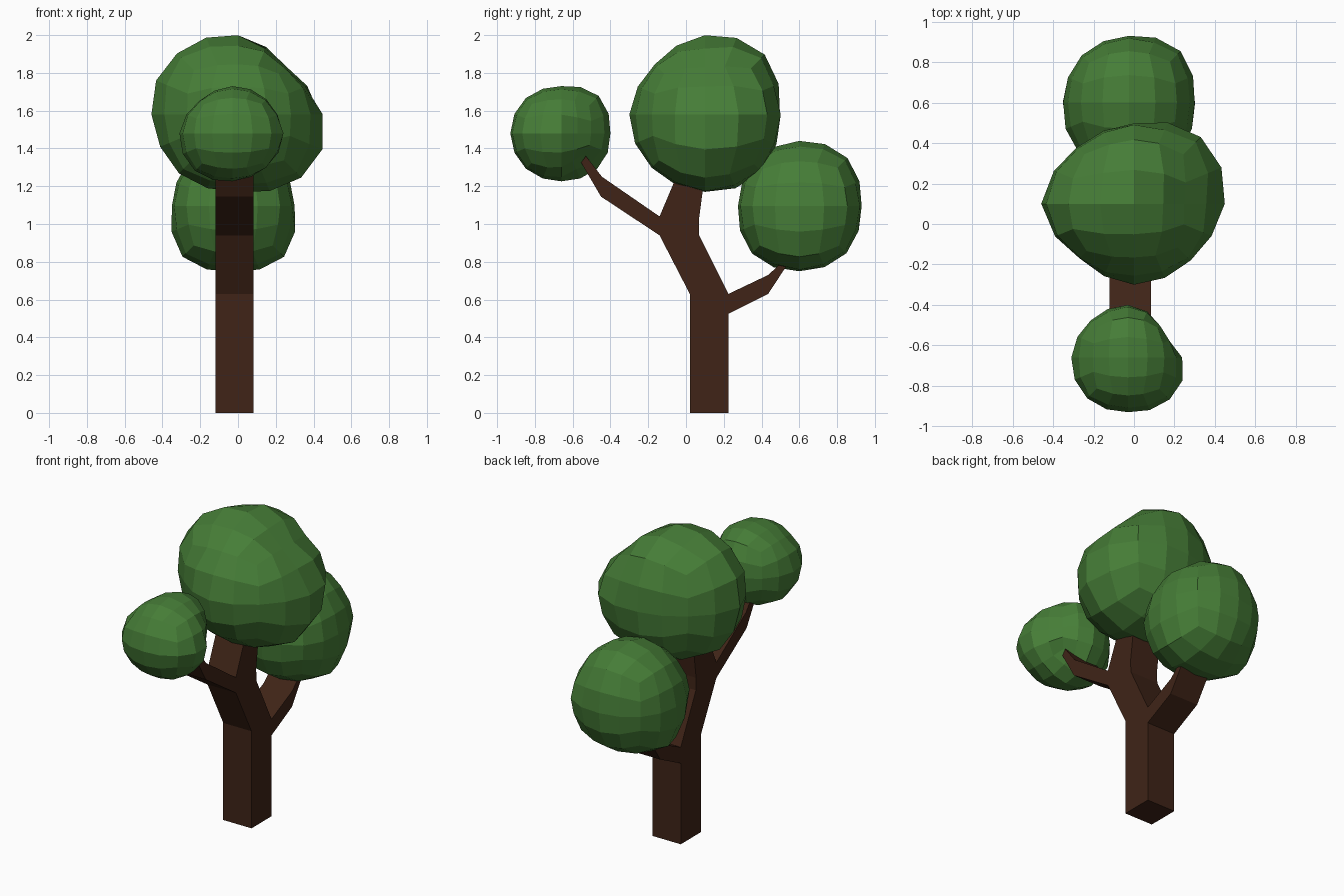
import bpy, bmesh, math
from mathutils import Vector

if "Cube" in bpy.data.objects:
    bpy.data.objects.remove(bpy.data.objects["Cube"])


def material(name, rgb):
    m = bpy.data.materials.new(name)
    m.diffuse_color = (*rgb, 1)
    m.use_nodes = True
    m.node_tree.nodes["Principled BSDF"].inputs["Base Color"].default_value = m.diffuse_color
    return m


def add_object(name, bm, mat):
    bmesh.ops.recalc_face_normals(bm, faces=bm.faces)
    mesh = bpy.data.meshes.new(name)
    bm.to_mesh(mesh)
    bm.free()
    mesh.materials.append(mat)
    ob = bpy.data.objects.new(name, mesh)
    bpy.context.collection.objects.link(ob)
    return ob


def outline_radius(radii, u, v):
    """Radius of an outline given at 45 degree steps, smoothly interpolated."""
    a = (math.atan2(v, u) / (math.pi / 4)) % 8
    i, t = int(a) % 8, a % 1
    p0, p1, p2, p3 = (radii[(i + k) % 8] for k in (-1, 0, 1, 2))
    return p1 + 0.5 * t * (p2 - p0 + t * (2 * p0 - 5 * p1 + 4 * p2 - p3
                                         + t * (3 * (p1 - p2) + p3 - p0)))


def blend_weight(u, v):
    return (u * v) ** 2 + 1e-5 * (u * u + v * v)


def foliage(name, centre, front, right, top, mat, dents=()):
    """Faceted quad ball blended from three outlines, plus local bumps and dents."""
    bm = bmesh.new()
    bmesh.ops.create_cube(bm, size=2)
    bmesh.ops.subdivide_edges(bm, edges=bm.edges[:], cuts=3, use_grid_fill=True)
    for vert in bm.verts:
        d = Vector([math.tan(c * math.pi / 4) for c in vert.co]).normalized()
        x, y, z = d
        wf, wr, wt = blend_weight(x, z), blend_weight(y, z), blend_weight(x, y)
        r = (wf * outline_radius(front, x, z) + wr * outline_radius(right, y, z)
             + wt * outline_radius(top, x, y)) / (wf + wr + wt)
        for direction, amount in dents:
            r += amount * math.exp(-(d.angle(Vector(direction)) / 0.4) ** 2)
        vert.co = Vector(centre) + d * r
    return add_object(name, bm, mat)


bark = material("bark", (0.050, 0.0175, 0.0085))
leaf = material("leaf", (0.061, 0.205, 0.038))

# Trunk with two side branches: one (y, z) profile extruded across x
profile = [(0.02, 0), (0.225, 0), (0.225, 0.525), (0.435, 0.63), (0.54, 0.79),
           (0.50, 0.79), (0.435, 0.73), (0.225, 0.63), (0.07, 0.94),
           (0.068, 1.02), (0.105, 1.30), (-0.03, 1.30), (-0.14, 1.04),
           (-0.445, 1.25), (-0.53, 1.36), (-0.555, 1.325), (-0.45, 1.145),
           (-0.14, 0.94), (0.02, 0.63)]
bm = bmesh.new()
face = bm.faces.new([bm.verts.new((-0.12, y, z)) for y, z in profile])
ext = bmesh.ops.extrude_face_region(bm, geom=[face], use_keep_orig=True)
bmesh.ops.translate(bm, vec=(0.203, 0, 0),
                    verts=[g for g in ext["geom"] if isinstance(g, bmesh.types.BMVert)])
bmesh.ops.triangulate(bm, faces=[f for f in bm.faces if len(f.verts) > 4])
add_object("trunk", bm, bark)

# Crown and the two smaller leaf clumps on the branches
foliage("crown_foliage", (0, 0.1, 1.58),
        (0.433, 0.35, 0.42, 0.455, 0.445, 0.443, 0.41, 0.467),
        (0.395, 0.452, 0.42, 0.375, 0.40, 0.40, 0.41, 0.43),
        (0.433, 0.465, 0.40, 0.396, 0.445, 0.384, 0.40, 0.396), leaf,
        [((-1, -0.05, 0.25), 0.02), ((1, 0.15, -0.3), 0.03),
         ((-0.6, -0.6, -0.5), -0.02), ((-0.4, 0.5, 0.75), -0.015)])
foliage("back_foliage", (-0.025, 0.6, 1.095),
        (0.325, 0.335, 0.345, 0.335, 0.325, 0.38, 0.345, 0.38),
        (0.33, 0.36, 0.345, 0.335, 0.325, 0.355, 0.345, 0.353),
        (0.325, 0.36, 0.33, 0.33, 0.325, 0.35, 0.325, 0.35), leaf)
foliage("front_foliage", (-0.03, -0.66, 1.48),
        (0.26, 0.255, 0.25, 0.245, 0.28, 0.28, 0.255, 0.265),
        (0.26, 0.28, 0.25, 0.265, 0.27, 0.265, 0.255, 0.275),
        (0.26, 0.24, 0.26, 0.26, 0.28, 0.285, 0.27, 0.29), leaf,
        [((0.6, 0.55, -0.75), -0.07), ((0.9, 0.45, 0.1), -0.03),
         ((1, -0.2, 0), 0.02)])
